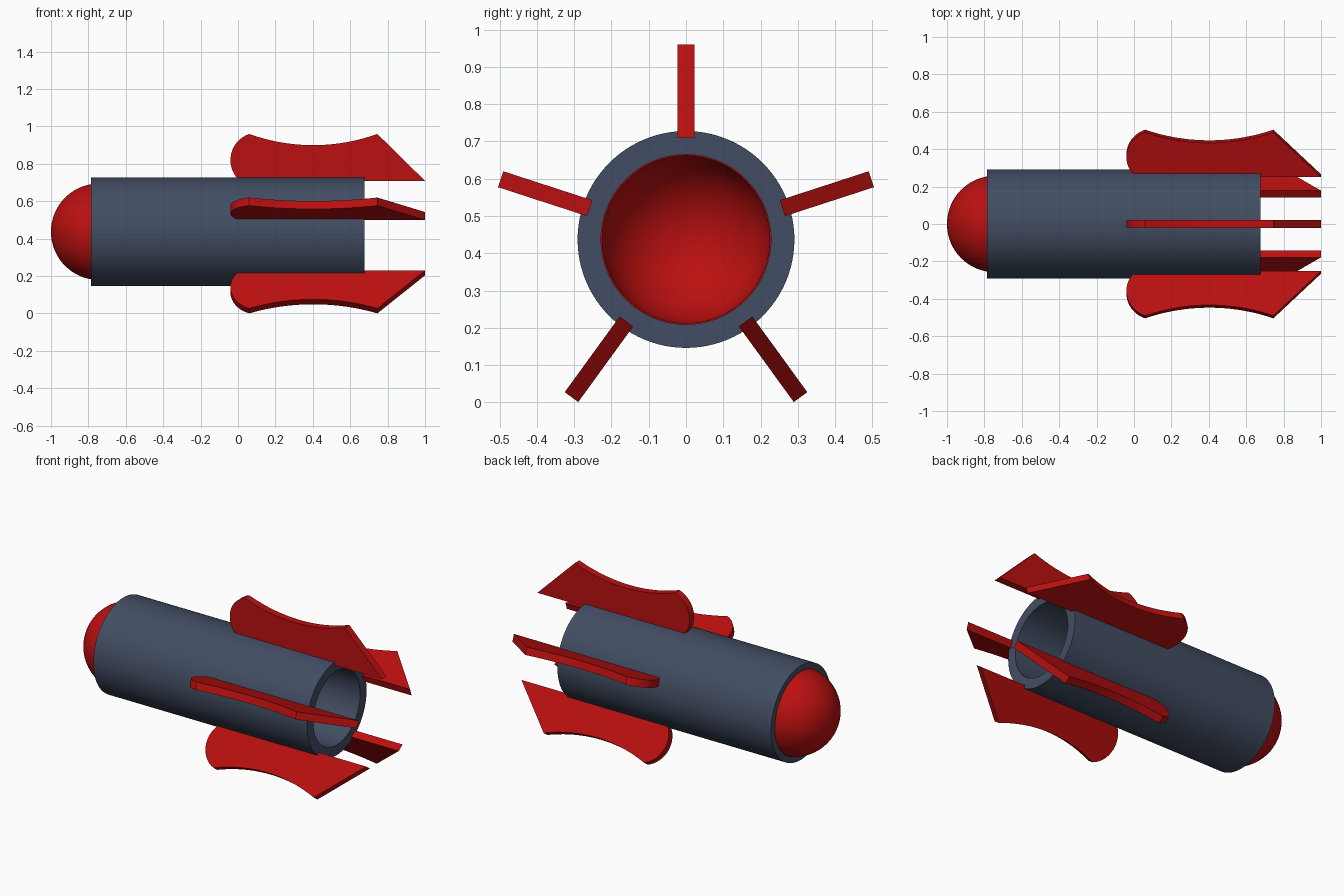
import bpy, bmesh, math
from mathutils import Matrix, Vector

if "Cube" in bpy.data.objects:
    bpy.data.objects.remove(bpy.data.objects["Cube"])

AXIS_Z = 0.437


def material(name, rgb):
    m = bpy.data.materials.new(name)
    m.use_nodes = True
    m.diffuse_color = (*rgb, 1)
    m.node_tree.nodes["Principled BSDF"].inputs["Base Color"].default_value = (*rgb, 1)
    return m


red = material("red paint", (0.5, 0.005, 0.005))
slate = material("slate blue", (0.055, 0.075, 0.125))


def add_object(name, bm, mat, smooth_angle):
    bmesh.ops.remove_doubles(bm, verts=bm.verts, dist=1e-5)
    bmesh.ops.recalc_face_normals(bm, faces=bm.faces)
    mesh = bpy.data.meshes.new(name)
    bm.to_mesh(mesh)
    bm.free()
    mesh.materials.append(mat)
    ob = bpy.data.objects.new(name, mesh)
    bpy.context.collection.objects.link(ob)
    bpy.ops.object.select_all(action='DESELECT')
    ob.select_set(True)
    bpy.context.view_layer.objects.active = ob
    bpy.ops.object.shade_smooth_by_angle(angle=math.radians(smooth_angle))
    return ob


def lathe(name, profile, mat):
    """Spin a closed (x, radius) profile about the long axis."""
    bm = bmesh.new()
    verts = [bm.verts.new((x, 0, r)) for x, r in profile]
    edges = [bm.edges.new((a, b)) for a, b in zip(verts, verts[1:] + verts[:1])]
    bmesh.ops.spin(bm, geom=verts + edges, cent=(0, 0, 0), axis=(1, 0, 0),
                   angle=math.tau, steps=96)
    bmesh.ops.dissolve_degenerate(bm, dist=1e-6, edges=bm.edges)
    ob = add_object(name, bm, mat, 30)
    ob.location.z = AXIS_Z


def arc(p, q, r, steps):
    """Points on the circle through p, q and r, from p to r."""
    ax, ay, bx, by, cx, cy = *p, *q, *r
    d = 2 * (ax * (by - cy) + bx * (cy - ay) + cx * (ay - by))
    sa, sb, sc = ax * ax + ay * ay, bx * bx + by * by, cx * cx + cy * cy
    c = Vector(((sa * (by - cy) + sb * (cy - ay) + sc * (ay - by)) / d,
                (sa * (cx - bx) + sb * (ax - cx) + sc * (bx - ax)) / d))
    start = Vector(p) - c
    turn = lambda v: (math.atan2(v.y, v.x) - math.atan2(start.y, start.x)) % math.tau
    mid, end = turn(Vector(q) - c), turn(Vector(r) - c)
    if mid > end:
        end -= math.tau
    return [c + Matrix.Rotation(end * i / steps, 2) @ start for i in range(steps + 1)]


# Hollow body tube
lathe("body_tube", [(-0.785, 0.291), (0.675, 0.291), (0.675, 0.228), (-0.785, 0.228)], slate)

# Hollow nose dome, open toward the tail
quarter = [math.pi / 2 * i / 24 for i in range(25)]
dome = [(-0.742 - R * math.cos(a), R * math.sin(a))
        for R, angles in ((0.258, quarter), (0.225, quarter[::-1])) for a in angles]
lathe("nose_dome", dome, red)

# Five tail fins with a rounded leading end and a scooped outer edge
BASE, TIP, HALF = 0.272, 0.523, 0.0225
outline = arc((0.01, BASE), (-0.04, 0.395), (0.06, TIP), 16)
outline += arc((0.06, TIP), (0.4, 0.463), (0.745, TIP), 20)[1:]
outline.append(Vector((1.0, BASE)))
for i in range(5):
    bm = bmesh.new()
    face = bm.faces.new([bm.verts.new((p.x, -HALF, p.y)) for p in outline])
    side = bmesh.ops.extrude_face_region(bm, geom=[face])["geom"]
    bmesh.ops.translate(bm, vec=(0, 2 * HALF, 0),
                        verts=[g for g in side if isinstance(g, bmesh.types.BMVert)])
    fin = add_object(f"tail_fin_{i + 1}", bm, red, 25)
    fin.rotation_euler.x = math.tau * i / 5
    fin.location.z = AXIS_Z
